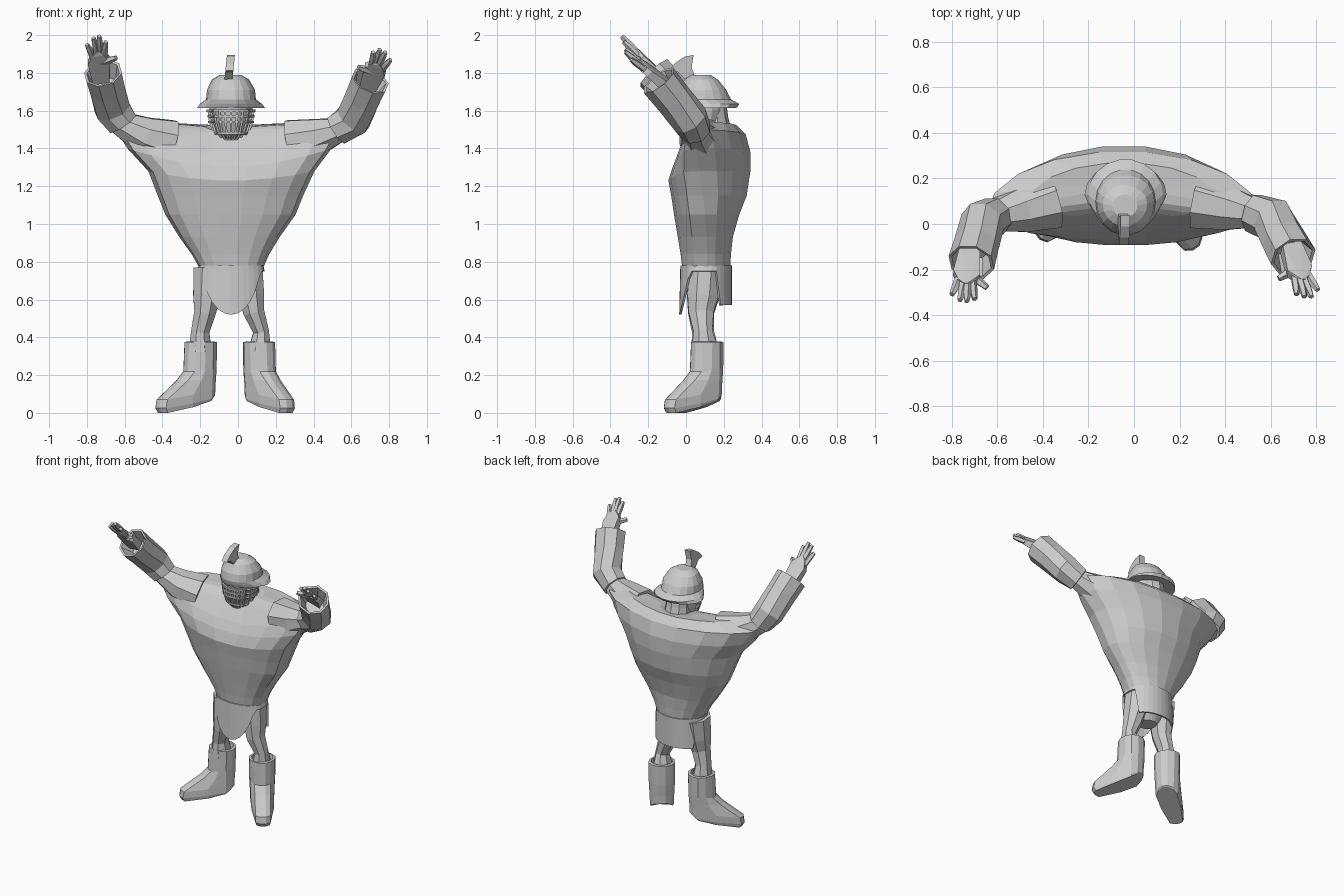
import bpy, bmesh, math
from mathutils import Vector

cube = bpy.data.objects.get("Cube")
if cube:
    bpy.data.objects.remove(cube)

grey = bpy.data.materials.new("plain_grey")
grey.use_nodes = True
colour = (0.6, 0.6, 0.6, 1)
grey.diffuse_color = colour
grey.node_tree.nodes["Principled BSDF"].inputs["Base Color"].default_value = colour


def finish(name, bm):
    bmesh.ops.recalc_face_normals(bm, faces=bm.faces)
    mesh = bpy.data.meshes.new(name)
    bm.to_mesh(mesh)
    bm.free()
    mesh.materials.append(grey)
    ob = bpy.data.objects.new(name, mesh)
    bpy.context.collection.objects.link(ob)
    return ob


def loft(name, rings, caps=True):
    """Skin a list of closed rings."""
    bm = bmesh.new()
    rows = [[bm.verts.new(p) for p in ring] for ring in rings]
    n = len(rows[0])
    for a, b in zip(rows, rows[1:]):
        for i in range(n):
            j = (i + 1) % n
            bm.faces.new((a[i], a[j], b[j], b[i]))
    if caps:
        bm.faces.new(rows[0])
        bm.faces.new(rows[-1])
    return finish(name, bm)


def oval(z, cx, hw, y0, front, back, rise=0, dip=0, n=18, flat=0.65):
    """Level ring with a flattened front, raised sides and a dipped front."""
    ring = []
    for i in range(n):
        c, s = math.cos(math.tau * i / n), math.sin(math.tau * i / n)
        y = y0 + (back - y0) * s if s > 0 else y0 + (front - y0) * (-s) ** flat
        ring.append(Vector((cx + hw * c, y, z + rise * abs(c) - dip * max(0, -s) ** 2)))
    return ring


def tube(name, path, sides=8, squash=1.0):
    """Tube through (point, radius) pairs; repeated points make open rims."""
    pts = [Vector(p) for p, r in path]
    rings = []
    for k, (p, r) in enumerate(path):
        a, b = pts[max(0, k - 1)], pts[min(len(pts) - 1, k + 1)]
        t = (b - a).normalized()
        if k and t.dot(rings_dir) < 0:
            t = rings_dir
        rings_dir = t
        ref = Vector((0, 1, 0)) if abs(t.y) < 0.8 else Vector((0, 0, 1))
        u = t.cross(ref).normalized()
        v = t.cross(u)
        turn = math.pi / sides
        rings.append([pts[k] + u * r * math.cos(math.tau * i / sides + turn)
                      + v * r * squash * math.sin(math.tau * i / sides + turn)
                      for i in range(sides)])
    return loft(name, rings)


# Torso with wide shoulders, rounded back and dipped collar
loft("torso", [
    oval(0.76, -.035, .165, .11, -.02, .235),
    oval(0.84, -.04, .205, .11, -.03, .24),
    oval(0.93, -.045, .265, .11, -.045, .25),
    oval(1.05, -.04, .345, .10, -.065, .285),
    oval(1.15, -.04, .385, .09, -.08, .325),
    oval(1.28, -.035, .44, .07, -.095, .345, 0, .05),
    oval(1.38, -.045, .54, .05, -.07, .345, .02, .08),
    oval(1.47, -.05, .60, .04, -.035, .32, .03, .11),
    oval(1.52, -.045, .42, .09, .03, .27, .02, .07),
    oval(1.52, -.045, .14, .14, .05, .23, 0, .04)])

# Pelvis
loft("pelvis", [
    oval(.78, -.035, .16, .11, -.01, .22),
    oval(.66, -.035, .14, .11, .0, .19),
    oval(.57, -.04, .06, .1, .03, .15)])


# Waist cloth: pointed flap in front, square flap behind, narrow at the hips
def hem(s):
    if s > 0.45:
        return .57
    return .75 if s > -.5 else .75 - .23 * ((-s - .5) * 2) ** 0.8


top = oval(.78, -.037, .172, .11, -.03, .243, n=32)
low = oval(.77, -.037, .178, .11, -.036, .243, n=32)
for i, p in enumerate(low):
    p.z = hem(math.sin(math.tau * i / 32))
cloth = loft("waist_cloth", [top, low], caps=False)
solid = cloth.modifiers.new("thickness", "SOLIDIFY")
solid.thickness = 0.012


# Boots stretch a round ring towards the toe, with a tilted sole
def boot(name, cx, cy, toe):
    d = Vector((toe[0] - cx, toe[1] - cy, 0))
    length = d.length
    d.normalize()
    side = Vector((-d.y, d.x, 0))
    rings = []
    for r, push, heel_z, toe_z in ((.06, 0, .33, .33), (.072, 0, .378, .378),
                                   (.09, 0, .375, .375), (.088, .01, .24, .22),
                                   (.085, .06, .19, .17), (.082, length - .08, .16, .07),
                                   (.08, length - .07, .105, .025), (.074, length - .08, .1, 0)):
        ring = []
        for i in range(12):
            a = math.tau * (i + .5) / 12
            c = math.cos(a)
            f = max(0, min(1, 1.5 * c))
            p = Vector((cx, cy, 0)) + d * (r * c + push * f) + side * r * math.sin(a) * (1 - .15 * f)
            p.z = heel_z + (toe_z - heel_z) * (f + 1 + min(0, c)) / 2
            ring.append(p)
        rings.append(ring)
    loft(name, rings)


boot("right_boot", -.2, .11, (-.42, -.05))
boot("left_boot", .115, .11, (.27, -.1))

# Legs
tube("right_leg", [((-.155, .1, .76), .088), ((-.165, .09, .62), .078), ((-.175, .08, .53), .062),
                   ((-.2, .09, .43), .052), ((-.2, .1, .33), .066)], 8, 1.2)
tube("left_leg", [((.06, .1, .76), .076), ((.07, .09, .62), .074), ((.085, .08, .53), .06),
                  ((.122, .09, .43), .045), ((.115, .1, .33), .066)], 8, 1.2)


# Arms: sleeve, open gauntlet, wrist
def arm(side, shoulder, upper, base, elbow, cuff):
    tube(side + "_sleeve", [(shoulder, .13), (upper, .105), (base, .075), (elbow, .07)])
    s, e, c = Vector(base), Vector(elbow), Vector(cuff)
    tube(side + "_gauntlet", [(s, .06), (s.lerp(e, .05), .088), (e, .1), (e.lerp(c, .55), .1),
                              (c, .104), (c.lerp(e, .01), .09), (c.lerp(e, .35), .06)])


arm("right", (-.36, .1, 1.43), (-.5, .06, 1.47), (-.61, .035, 1.53), (-.665, .01, 1.61), (-.715, -.17, 1.8))
arm("left", (.28, .1, 1.43), (.42, .07, 1.46), (.52, .05, 1.495), (.61, .02, 1.555), (.70, -.145, 1.76))


# Hands: hull palm, four fingers and a thumb
def hand(side, wrist, tips, thumb):
    w = Vector(wrist)
    tips = [Vector(t) for t in tips]
    mid = sum(tips, Vector()) / 4
    along = (mid - w).normalized()
    across = (tips[3] - tips[0]).normalized()
    depth = along.cross(across).normalized()
    knuckles = [w.lerp(mid, .58) + (t - mid) * .62 for t in tips]
    bm = bmesh.new()
    for k in knuckles:
        for q in (-.018, .018):
            bm.verts.new(k + depth * q)
    for a in (-.045, .045):
        for q in (-.03, .03):
            bm.verts.new(w - along * .08 + across * a + depth * q)
    for a in (-.06, .06):
        for q in (-.02, .02):
            bm.verts.new(w.lerp(mid, .3) + across * a + depth * q)
    bmesh.ops.convex_hull(bm, input=bm.verts)
    finish(side + "_palm", bm)
    for i, (k, t) in enumerate(zip(knuckles, tips)):
        tube(f"{side}_finger_{i + 1}", [(k - along * .02, .018), (k.lerp(t, .5), .018), (t, .012)], 5)
    th = Vector(thumb)
    root = w.lerp(mid, .2)
    tube(side + "_thumb", [(root, .024), (root.lerp(th, .55), .02), (th, .014)], 5)


hand("right", (-.73, -.18, 1.82),
     ((-.80, -.31, 1.95), (-.765, -.335, 1.985), (-.735, -.34, 1.995), (-.70, -.33, 1.965)),
     (-.645, -.28, 1.88))
hand("left", (.71, -.16, 1.78),
     ((.715, -.31, 1.91), (.75, -.32, 1.925), (.78, -.32, 1.91), (.808, -.29, 1.87)),
     (.635, -.24, 1.83))

# Neck and head
tube("neck", [((-.04, .15, 1.45), .1), ((-.04, .14, 1.55), .085), ((-.04, .13, 1.62), .085)], 10)
head_rings = [(1.45, .055, .03, .13), (1.48, .085, .0, .16), (1.54, .107, -.02, .18),
              (1.6, .115, -.025, .2), (1.66, .115, -.025, .2)]
loft("head", [oval(z, -.037, hw, .1, f, b, n=16, flat=1) for z, hw, f, b in head_rings])

# Face guard: crossed bars over the front of the head
grow = [oval(z, -.037, hw + .008, .1, f - .01, b, n=24, flat=1) for z, hw, f, b in head_rings[:4]]
grow.insert(3, [p.lerp(q, .5) for p, q in zip(grow[2], grow[3])])
for k, ring in enumerate(grow):
    tube(f"guard_hoop_{k + 1}", [(p, .009) for p in ring[12:] + ring[:1]], 4)
for i in range(13, 24):
    tube(f"guard_upright_{i - 12}", [(ring[i], .008) for ring in grow], 4)

# Helmet dome with flared neck brim
loft("helmet", [
    oval(1.62, -.037, .115, .1, -.03, .2, flat=1),
    oval(1.615, -.037, .18, .13, -.035, .27, flat=1.6),
    oval(1.635, -.037, .165, .13, -.045, .285, flat=1.3),
    oval(1.66, -.037, .132, .1, -.05, .24, flat=.9),
    oval(1.71, -.037, .127, .1, -.04, .215, flat=.9),
    oval(1.765, -.04, .098, .09, -.01, .17, flat=1),
    oval(1.79, -.04, .055, .08, .03, .13, flat=1)])

# Crest: fan-shaped plate
profile = ((0, 1.76), (.055, 1.76), (.03, 1.83), (.04, 1.895), (-.01, 1.885),
           (-.06, 1.85), (-.092, 1.812), (-.045, 1.805))
loft("crest", [[Vector((x + (z - 1.76) * .1, y, z)) for y, z in profile] for x in (-.072, -.03)])
